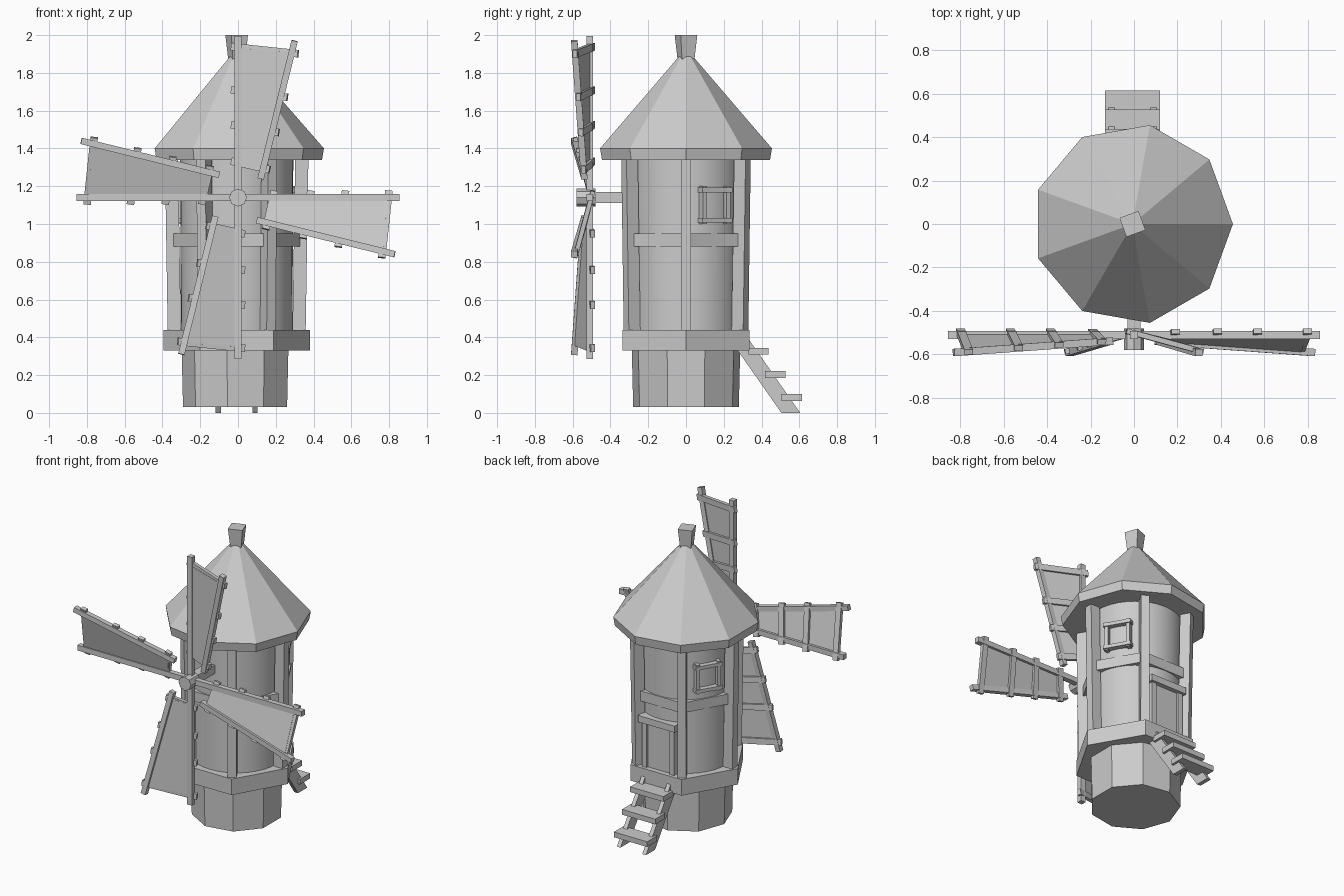
import bpy, bmesh
from math import cos, sin, pi, radians
from mathutils import Vector, Matrix

cube = bpy.data.objects.get("Cube")
if cube:
    bpy.data.objects.remove(cube, do_unlink=True)

grey = bpy.data.materials.new("plain grey")
grey.use_nodes = True
COLOUR = (0.6, 0.6, 0.6, 1)
grey.diffuse_color = COLOUR
grey.node_tree.nodes["Principled BSDF"].inputs["Base Color"].default_value = COLOUR

CX = -0.007          # tower axis
HUB_Z = 1.14         # sail axle height
ARM_Y = -0.51        # plane of the main sail arms


def finish(name, bm, smooth=False):
    bmesh.ops.recalc_face_normals(bm, faces=bm.faces)
    mesh = bpy.data.meshes.new(name)
    bm.to_mesh(mesh)
    bm.free()
    mesh.materials.append(grey)
    ob = bpy.data.objects.new(name, mesh)
    bpy.context.collection.objects.link(ob)
    if smooth:
        bpy.ops.object.select_all(action='DESELECT')
        bpy.context.view_layer.objects.active = ob
        ob.select_set(True)
        bpy.ops.object.shade_smooth_by_angle(angle=radians(30))
    return ob


def lathe(name, sides, profile, turn=0, smooth=False):
    """Closed prism about the tower axis from (radius, z) pairs."""
    bm = bmesh.new()
    rings = []
    for r, z in profile:
        angles = [radians(turn) + 2 * pi * i / sides for i in range(sides)]
        rings.append([bm.verts.new((CX + r * cos(a), r * sin(a), z)) for a in angles])
    for low, high in zip(rings, rings[1:]):
        for i in range(sides):
            j = (i + 1) % sides
            bm.faces.new((low[i], low[j], high[j], high[i]))
    bm.faces.new(rings[0])
    bm.faces.new(rings[-1])
    return finish(name, bm, smooth)


def add_bar(bm, start, end, width, depth, out):
    """Square beam from start to end; depth is measured along out."""
    start, end = Vector(start), Vector(end)
    along = (end - start).normalized()
    side = along.cross(Vector(out)).normalized()
    face = side.cross(along)
    frame = Matrix((side * width, face * depth, end - start)).transposed().to_4x4()
    frame.translation = (start + end) / 2
    bmesh.ops.create_cube(bm, size=1, matrix=frame)


def bar(name, *args):
    bm = bmesh.new()
    add_bar(bm, *args)
    return finish(name, bm)


def polar(r, degrees, z, u=0):
    """Point at radius r, shifted sideways by u."""
    a = radians(degrees)
    return Vector((CX + r * cos(a) - u * sin(a), r * sin(a) + u * cos(a), z))


def outward(degrees):
    return Vector((cos(radians(degrees)), sin(radians(degrees)), 0))


# Tower
lathe("stone_base", 9, [(0.284, 0.03), (0.292, 0.36)], turn=180)
lathe("floor_ring", 6, [(0.388, 0.33), (0.388, 0.44)])
lathe("tower_body", 36, [(0.295, 0.42), (0.30, 1.38)], smooth=True)
lathe("middle_band", 6, [(0.35, 0.88), (0.35, 0.95)])
lathe("roof", 9, [(0.452, 1.34), (0.462, 1.40), (0.035, 1.89)])
lathe("roof_finial", 4, [(0.048, 1.86), (0.066, 2.0)], turn=65)

# Corner posts
for k in range(6):
    a = 60 * k
    bar(f"corner_post_{k + 1}", polar(0.33, a, 0.42), polar(0.345, a, 1.36),
        0.055, 0.07, outward(a))

# Windows on both back flanks
for side, a in (("left", 30), ("right", 150)):
    bm = bmesh.new()
    out = outward(a)
    for s in (-1, 1):
        add_bar(bm, polar(0.305, a, 1.0, 0.072 * s), polar(0.305, a, 1.2, 0.072 * s),
                0.024, 0.04, out)
        z = 1.1 + 0.08 * s
        add_bar(bm, polar(0.31, a, z, -0.092), polar(0.31, a, z, 0.092), 0.024, 0.045, out)
    finish(f"{side}_window_frame", bm)

# Back door
back = (0, 1, 0)
bm = bmesh.new()
for s in (-1, 1):
    add_bar(bm, (CX + 0.105 * s, 0.285, 0.43), (CX + 0.105 * s, 0.285, 0.77), 0.035, 0.06, back)
add_bar(bm, (CX - 0.14, 0.295, 0.77), (CX + 0.14, 0.295, 0.77), 0.045, 0.075, back)
finish("door_frame", bm)
bar("door_panel", (CX, 0.29, 0.43), (CX, 0.29, 0.76), 0.2, 0.022, back)

# Ladder
for side, s in (("left", 1), ("right", -1)):
    bm = bmesh.new()
    outline = [(0.505, 0), (0.605, 0), (0.325, 0.4), (0.225, 0.4)]
    x = CX + 0.097 * s
    face = bm.faces.new([bm.verts.new((x - 0.014, y, z)) for y, z in outline])
    grown = bmesh.ops.extrude_face_region(bm, geom=[face])["geom"]
    moved = [v for v in grown if isinstance(v, bmesh.types.BMVert)]
    bmesh.ops.translate(bm, verts=moved, vec=(0.028, 0, 0))
    finish(f"{side}_ladder_rail", bm)
for k in range(3):
    y, z = 0.56 - 0.088 * k, 0.082 + 0.122 * k
    bar(f"ladder_step_{k + 1}", (CX - 0.127, y, z), (CX + 0.127, y, z), 0.036, 0.108, (0, 1, 0))

# Axle and hub
bar("axle", (0, -0.28, HUB_Z), (0, -0.5, HUB_Z), 0.06, 0.06, (0, 0, 1))
bm = bmesh.new()
bmesh.ops.create_cone(bm, cap_ends=True, segments=8, radius1=0.047, radius2=0.047, depth=0.1,
                      matrix=Matrix.Translation((0, -0.53, HUB_Z)) @ Matrix.Rotation(pi / 2, 4, 'X'))
finish("hub", bm)

# Sails: point at distance r along the arm, t across it, y in depth
SPAR_IN, SPAR_OUT = Vector((0.12, 0.125, -0.54)), Vector((0.81, 0.295, -0.59))


def spar_at(r):
    return SPAR_IN.lerp(SPAR_OUT, (r - SPAR_IN.x) / (SPAR_OUT.x - SPAR_IN.x))


front = (0, -1, 0)
for k, place in enumerate(("top", "left", "bottom", "right")):
    a = pi / 2 * k

    def sail(p):
        r, t, y = p
        return Vector((r * sin(a) + t * cos(a), y, HUB_Z + r * cos(a) - t * sin(a)))

    bar(f"{place}_sail_arm", sail((0, 0, ARM_Y)), sail((0.855, 0, ARM_Y)), 0.036, 0.036, front)
    bar(f"{place}_sail_spar", sail(spar_at(0.1)), sail(spar_at(0.83)), 0.034, 0.034, front)

    # Slats crossing from arm to spar
    bm = bmesh.new()
    for r in (0.18, 0.375, 0.56, 0.79):
        root, tip = Vector((r + 0.005, 0, ARM_Y)), spar_at(r - 0.025)
        reach = (tip - root).normalized() * 0.036
        shift = Vector((0, 0, 0.008))
        add_bar(bm, sail(root - reach + shift), sail(tip + reach + shift), 0.04, 0.024, front)
    finish(f"{place}_sail_slats", bm)

    # Cloth panel
    bm = bmesh.new()
    corners = [(0.17, 0, ARM_Y), (0.79, 0, ARM_Y), spar_at(0.77), spar_at(0.15)]
    bm.faces.new([bm.verts.new(sail(c)) for c in corners])
    cloth = finish(f"{place}_sail_cloth", bm)
    solid = cloth.modifiers.new("thickness", 'SOLIDIFY')
    solid.thickness, solid.offset = 0.012, 0
